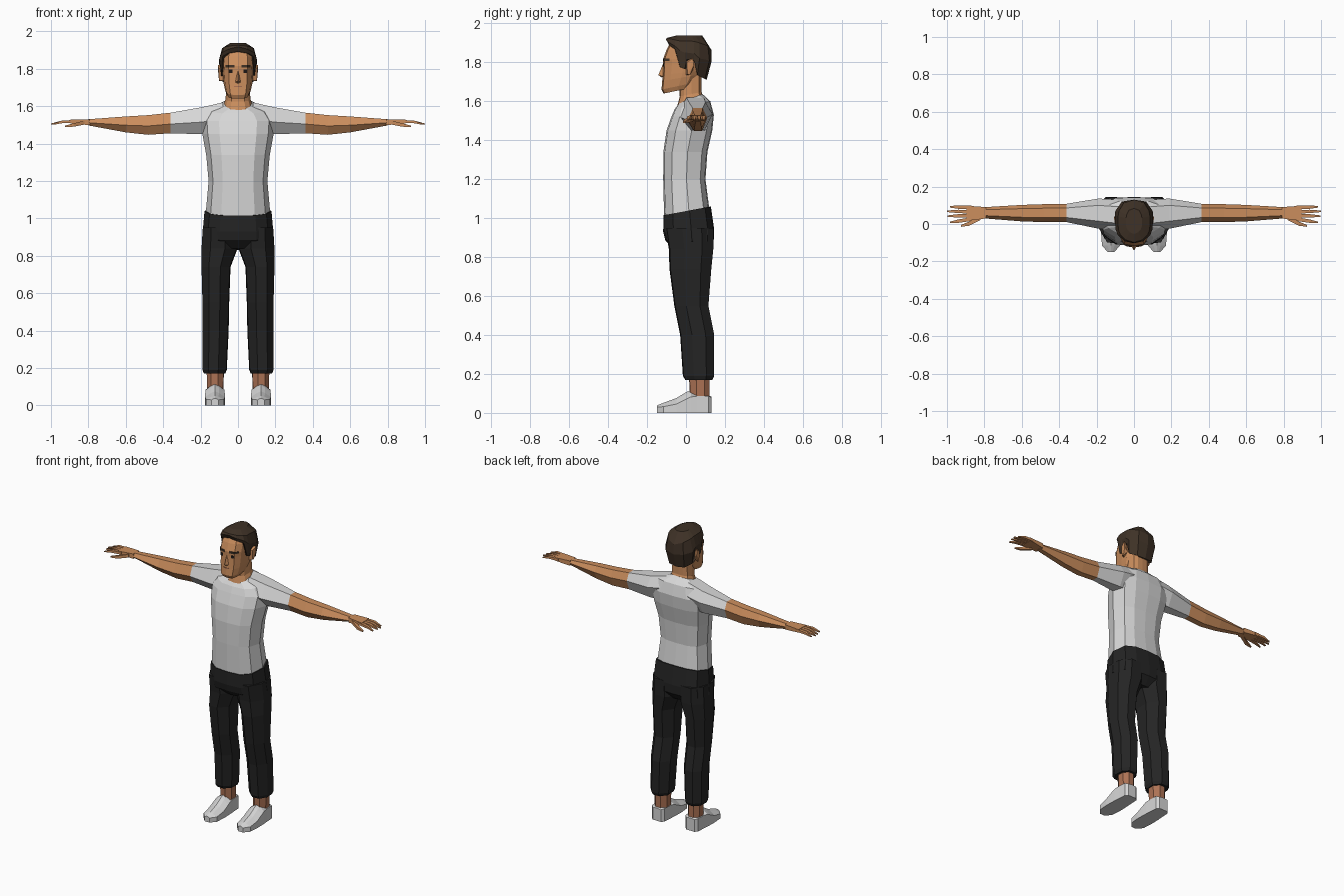
import bpy, bmesh

def material(name, r, g, b):
    m = bpy.data.materials.new(name)
    m.diffuse_color = (r, g, b, 1)
    return m

SKIN = material("skin", .60, .27, .11)
ANKLE = material("dark_skin", .42, .17, .09)
SHIRT = material("pale_grey_cloth", .68, .68, .68)
PANTS = material("black_cloth", .018, .018, .018)
HAIR = material("dark_brown_hair", .05, .032, .02)
SHOE = material("grey_shoe", .66, .66, .66)
EYE = material("dark_eye", .012, .009, .008)

def finish(bm, name, mat, mirror):
    if mirror:
        geo = bmesh.ops.duplicate(bm, geom=bm.verts[:] + bm.edges[:] + bm.faces[:])["geom"]
        for v in geo:
            if isinstance(v, bmesh.types.BMVert):
                v.co.x = -v.co.x
    bmesh.ops.recalc_face_normals(bm, faces=bm.faces[:])
    me = bpy.data.meshes.new(name)
    bm.to_mesh(me)
    bm.free()
    me.materials.append(mat)
    ob = bpy.data.objects.new(name, me)
    bpy.context.collection.objects.link(ob)

def loft(name, rings, mat, mirror=False):
    """Skin a list of equal point rings and cap both ends."""
    bm = bmesh.new()
    vs = [[bm.verts.new(p) for p in r] for r in rings]
    n = len(vs[0])
    for a, b in zip(vs, vs[1:]):
        for i in range(n):
            j = (i + 1) % n
            bm.faces.new((a[i], a[j], b[j], b[i]))
    bm.faces.new(vs[0])
    bm.faces.new(vs[-1])
    finish(bm, name, mat, mirror)

def hull(name, pts, mat, mirror=False):
    bm = bmesh.new()
    for p in pts:
        bm.verts.new(p)
    r = bmesh.ops.convex_hull(bm, input=bm.verts[:])
    bmesh.ops.delete(bm, geom=[v for v in bm.verts if not v.link_faces], context='VERTS')
    finish(bm, name, mat, mirror)

def closed(half):
    """Complete a front-to-back half ring by reflection in x."""
    return half + [(-p[0],) + tuple(p[1:]) for p in half[-2:0:-1]]

def body(name, half, rows, mat):
    """Rows: half width, front y, back y, front z, back z."""
    rings = []
    for w, yf, yb, zf, zb in rows:
        rings.append([(u * w, yf + (yb - yf) * (v + 1) / 2, zf + (zb - zf) * (v + 1) / 2)
                      for u, v in closed(half)])
    loft(name, rings, mat)

def mid(a, b, t):
    return (a + b) / 2 + (b - a) / 2 * t

TORSO = [(0, -1), (.52, -.94), (.85, -.6), (1, .1), (.85, .75), (.5, .96), (0, 1)]
HEAD = [(0, -1), (.6, -.93), (.88, -.6), (1, -.05), (1, .4), (.6, .9), (0, 1)]

# Shirt body
body("shirt_body", TORSO, [
    (.174, -.112, .122, .99, 1.03), (.157, -.117, .10, 1.2, 1.2), (.17, -.116, .11, 1.34, 1.34),
    (.19, -.10, .135, 1.45, 1.45), (.195, -.075, .143, 1.52, 1.53),
    (.16, -.058, .125, 1.56, 1.60), (.075, -.035, .085, 1.592, 1.637)], SHIRT)

# Arms: x, y range, z range
ARM = [(-.5, 1), (.55, 1), (1, .15), (.5, -1), (-.35, -1), (-1, -.1)]
def arm(name, rows, mat):
    loft(name, [[(x, mid(y0, y1, u), mid(z0, z1, v)) for u, v in ARM]
                for x, y0, y1, z0, z1 in rows], mat, True)

arm("sleeves", [(.08, -.04, .13, 1.46, 1.62), (.19, -.025, .136, 1.45, 1.595),
                (.36, .01, .108, 1.455, 1.565)], SHIRT)
arm("forearms", [(.36, .01, .108, 1.455, 1.565), (.48, .01, .106, 1.447, 1.552),
                 (.60, .014, .102, 1.46, 1.545), (.80, .03, .09, 1.497, 1.53)], SKIN)

# Hands
hull("palms", [(x, y, z) for x, ys, zs in ((.79, (.03, .09), (1.498, 1.53)),
                                           (.895, (.017, .098), (1.508, 1.528)))
               for y in ys for z in zs], SKIN, True)

def finger(name, path):
    loft(name, [[(x, y - r, z - r * .8), (x, y + r, z - r * .8), (x, y + r, z + r * .8),
                 (x, y - r, z + r * .8)] for x, y, z, r in path], SKIN, True)

for i, (ya, yb, tip) in enumerate([(.088, .092, .985), (.066, .068, 1.0),
                                   (.046, .042, .996), (.026, .008, .985)]):
    finger(f"finger_{i + 1}", [(.87, ya, 1.518, .010), (.94, mid(ya, yb, .2), 1.516, .009),
                               (tip, yb, 1.504, .004)])
finger("thumbs", [(.82, .035, 1.512, .013), (.88, .002, 1.499, .011), (.925, -.010, 1.492, .005)])

# Trousers
body("trouser_hips", TORSO, [
    (.179, -.116, .128, 1.015, 1.06), (.188, -.117, .145, .93, .94),
    (.193, -.106, .142, .885, .88), (.10, -.06, .10, .84, .83)], PANTS)
LEG = [(-.95, -.5), (-.3, -1), (.5, -.95), (1, -.3), (.95, .5), (.4, 1), (-.4, 1), (-1, .4)]
def leg(name, rows, mat):
    loft(name, [[(mid(x0, x1, u), mid(y0, y1, v), z) for u, v in LEG]
                for z, x0, x1, y0, y1 in rows], mat, True)

leg("trouser_legs", [
    (.95, .01, .188, -.105, .142), (.84, .002, .195, -.088, .14), (.74, .04, .195, -.085, .13),
    (.55, .047, .19, -.06, .115), (.40, .05, .19, -.03, .145),
    (.19, .06, .19, -.016, .145), (.17, .068, .182, -.004, .136)], PANTS)
leg("ankles", [(.21, .075, .168, .015, .12), (.06, .078, .165, .02, .12)], ANKLE)

# Shoes: y, half width, shoulder height, ridge height
loft("shoes", [[(.123 + u * w, y, z) for u, z in
                ((-1, 0), (-1, zs), (-.4, zt * .7 + zs * .3), (0, zt), (.4, zt * .7 + zs * .3), (1, zs), (1, 0))]
               for y, w, zs, zt in [
    (-.15, .018, .03, .038), (-.115, .048, .032, .052), (-.05, .053, .045, .076),
    (0, .052, .07, .106), (.025, .051, .082, .116), (.06, .048, .086, .088),
    (.115, .045, .086, .088), (.13, .03, .08, .084)]], SHOE, True)

# Neck and head
body("neck", TORSO, [(.08, -.045, .09, 1.575, 1.62), (.066, -.032, .08, 1.625, 1.648),
                     (.063, -.035, .08, 1.72, 1.74)], SKIN)
body("head", HEAD, [
    (.055, -.115, .03, 1.64, 1.67), (.067, -.126, .06, 1.66, 1.70), (.077, -.122, .085, 1.705, 1.74),
    (.08, -.12, .095, 1.735, 1.76), (.083, -.117, .105, 1.785, 1.80), (.085, -.118, .115, 1.815, 1.82),
    (.084, -.10, .115, 1.865, 1.86), (.065, -.075, .09, 1.91, 1.905)], SKIN)
hull("nose", [(0, -.119, 1.79), (.017, -.114, 1.728), (-.017, -.114, 1.728),
              (0, -.142, 1.735), (0, -.125, 1.722), (0, -.10, 1.75)], SKIN)
hull("ears", [(.08, .0, 1.81), (.08, .03, 1.82), (.08, .0, 1.735), (.102, .008, 1.74),
              (.102, .004, 1.80), (.108, .036, 1.82), (.106, .04, 1.785), (.10, .02, 1.735),
              (.08, .035, 1.76)], SKIN, True)

# Face plates
def plate(name, outline, z0, z1, mat, mirror=True):
    hull(name, [(x, y + d, z) for x, y in outline for z in (z0, z1) for d in (0, .008)], mat, mirror)

plate("eyebrows", [(.018, -.119), (.05, -.115), (.066, -.092)], 1.808, 1.82, HAIR)
plate("eyes", [(.03, -.117), (.048, -.113)], 1.778, 1.795, EYE)
plate("mouth", [(-.022, -.119), (0, -.1245), (.022, -.119)], 1.703, 1.708, ANKLE, False)

# Hair: lower edge runs over the forehead, down the sideburn, round the ear to the nape
edge = [(0, -.088, 1.897), (.05, -.084, 1.885), (.083, -.055, 1.866), (.088, -.03, 1.775),
        (.09, -.006, 1.765), (.092, .004, 1.815), (.092, .042, 1.81), (.088, .058, 1.735),
        (.055, .097, 1.715), (0, .106, 1.71)]
middle = [(0, -.103, 1.918), (.05, -.092, 1.905), (.088, -.058, 1.885), (.098, -.03, 1.86),
          (.10, -.006, 1.85), (.101, .004, 1.85), (.102, .042, 1.845), (.10, .07, 1.82),
          (.065, .12, 1.81), (0, .13, 1.80)]
upper = [(0, -.098, 1.926), (.045, -.085, 1.922), (.074, -.055, 1.915), (.083, -.03, 1.91),
         (.085, -.006, 1.91), (.085, .004, 1.91), (.085, .042, 1.908), (.08, .07, 1.90),
         (.055, .112, 1.885), (0, .13, 1.865)]
crown = [(x * .5, .015 + (y - .015) * .6, 1.937) for x, y, z in upper]
loft("hair", [closed(r) for r in (edge, middle, upper, crown)], HAIR)
